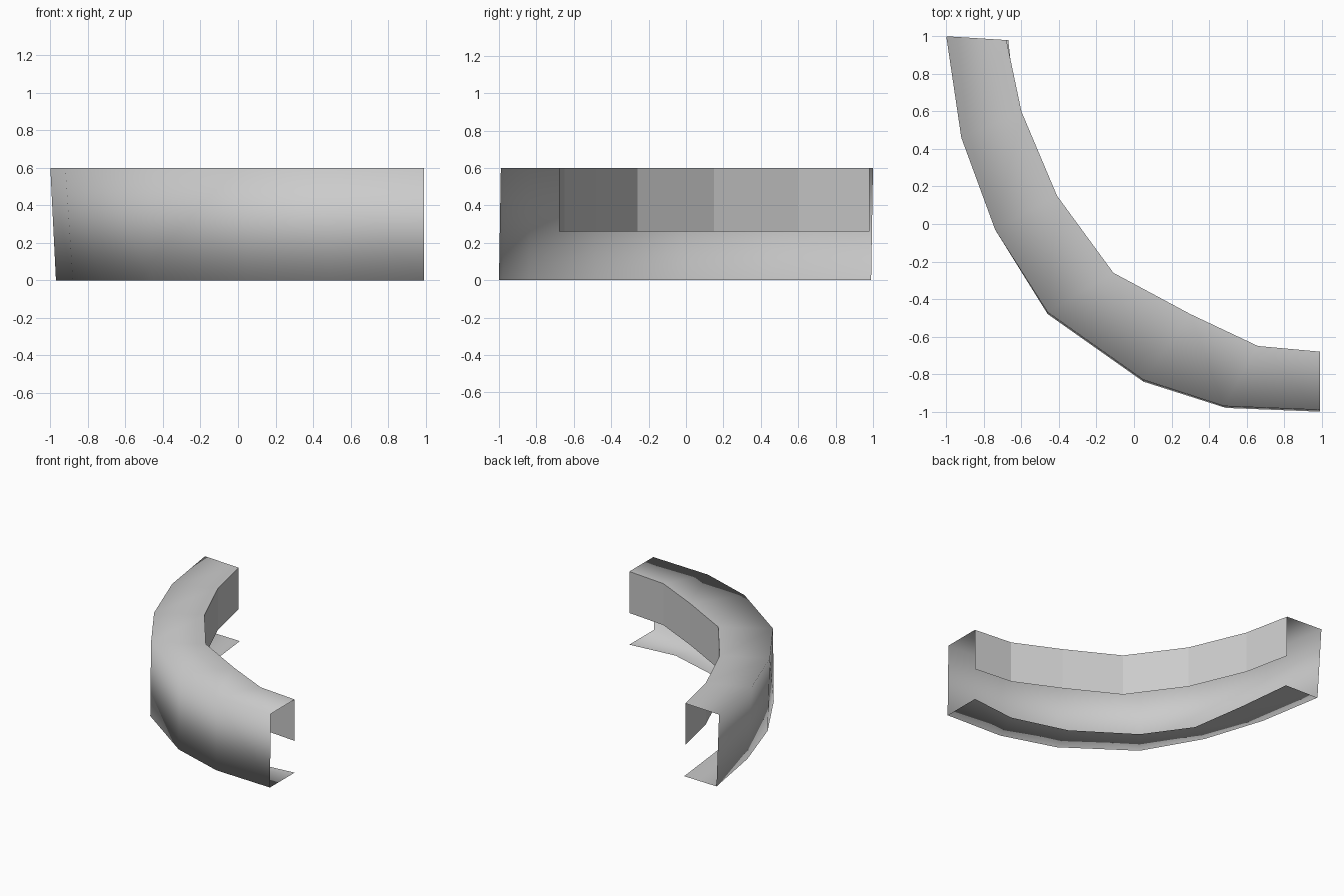
import bpy
import bmesh

cube = bpy.data.objects.get("Cube")
if cube:
    bpy.data.objects.remove(cube, do_unlink=True)

TOP = 0.6
LIP = 0.26

# One flat grey finish
grey = bpy.data.materials.new("plain_grey")
grey.use_nodes = True
colour = (0.6, 0.6, 0.6, 1)
grey.diffuse_color = colour
grey.node_tree.nodes["Principled BSDF"].inputs["Base Color"].default_value = colour

# Plan paths, from the back end round to the left end
outer_top = [(-1, 1), (-.92, .46), (-.74, -.03), (-.46, -.47), (.05, -.83), (.48, -.97), (.99, -.99)]
outer_base = [(-.97, .99), (-.88, .46), (-.72, -.03), (-.46, -.48), (.05, -.84), (.49, -.98), (.99, -1)]
inner_top = [(-.68, .98), (-.6, .6), (-.41, .15), (-.11, -.26), (.3, -.48), (.66, -.65), (.99, -.68)]
inner_base = [(-.67, .98), (-.62, .53), (-.55, .06), (-.3, -.29), (.15, -.59), (.6, -.72), (.99, -.68)]


def loft(name, rails, smooth):
    """Bridge neighbouring rails, each a plan path at one height."""
    bm = bmesh.new()
    rows = [[bm.verts.new((x, y, z)) for x, y in path] for path, z in rails]
    for a, b in zip(rows, rows[1:]):
        for i in range(len(a) - 1):
            face = bm.faces.new((a[i], b[i], b[i + 1], a[i + 1]))
            face.smooth = smooth
    mesh = bpy.data.meshes.new(name)
    bm.to_mesh(mesh)
    bm.free()
    mesh.materials.append(grey)
    obj = bpy.data.objects.new(name, mesh)
    bpy.context.collection.objects.link(obj)
    return obj


# Top, outer wall and bottom flange share soft corners
loft("outer_shell", [(inner_top, TOP), (outer_top, TOP), (outer_base, 0), (inner_base, 0)], True)

# Faceted lip hanging from the inner edge
loft("inner_lip", [(inner_top, LIP), (inner_top, TOP)], False)
